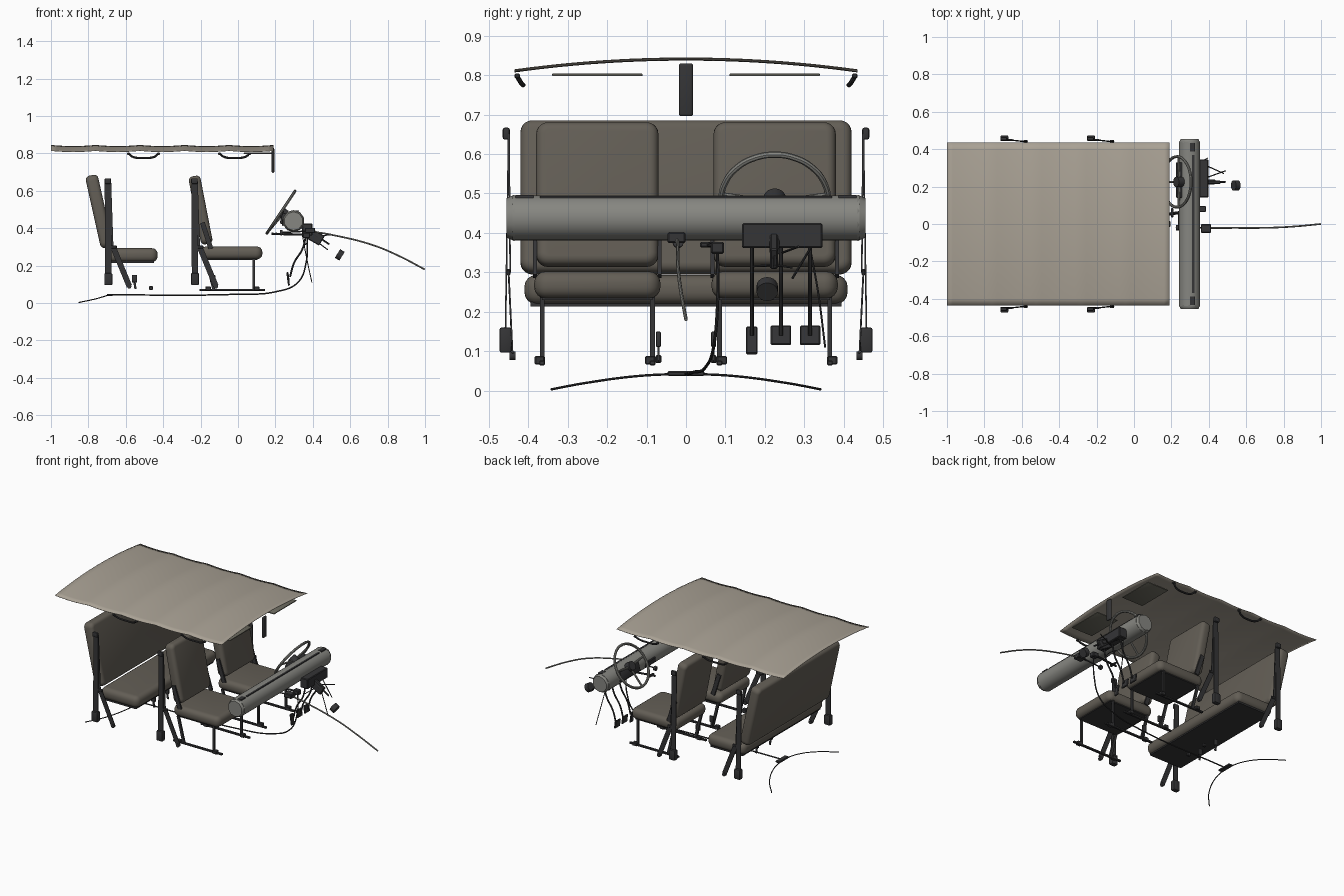
import bpy, bmesh, math
from mathutils import Vector, Matrix

if "Cube" in bpy.data.objects:
    bpy.data.objects.remove(bpy.data.objects["Cube"])


def material(name, r, g, b):
    m = bpy.data.materials.new(name)
    m.diffuse_color = (r, g, b, 1)
    m.use_nodes = True
    m.node_tree.nodes["Principled BSDF"].inputs["Base Color"].default_value = m.diffuse_color
    return m


TAN = material("headliner_tan", 0.40, 0.36, 0.30)
SEAT = material("seat_brown_grey", 0.125, 0.112, 0.092)
GREY = material("dash_grey", 0.24, 0.24, 0.22)
VISOR = material("visor_olive", 0.15, 0.145, 0.115)
BLACK = material("dark_trim", 0.035, 0.035, 0.037)


def add(name, bm, mat, matrix=None):
    if matrix is not None:
        bm.transform(matrix)
    bmesh.ops.recalc_face_normals(bm, faces=bm.faces)
    me = bpy.data.meshes.new(name)
    bm.to_mesh(me)
    bm.free()
    me.materials.append(mat)
    ob = bpy.data.objects.new(name, me)
    bpy.context.collection.objects.link(ob)
    me.shade_smooth()
    me.set_sharp_from_angle(angle=math.radians(35))
    return ob


def box(name, c, s, mat, bevel=0.0, seg=1, tilt=0.0, matrix=None):
    bm = bmesh.new()
    bmesh.ops.create_cube(bm, size=1, matrix=Matrix.Diagonal((*s, 1)))
    if bevel:
        bmesh.ops.bevel(bm, geom=bm.edges[:], offset=bevel, segments=seg, profile=0.5, affect='EDGES')
    return add(name, bm, mat, matrix or Matrix.Translation(c) @ Matrix.Rotation(math.radians(tilt), 4, 'Y'))


def cushion(name, c, s, corner, edge, tilt=0.0):
    """Padded block: large corner rounding in the YZ or XY outline, softer edge rounding."""
    bm = bmesh.new()
    bmesh.ops.create_cube(bm, size=1, matrix=Matrix.Diagonal((*s, 1)))
    axis = 0 if s[0] < s[2] else 2
    es = [e for e in bm.edges if abs((e.verts[0].co - e.verts[1].co)[axis]) > 1e-5]
    bmesh.ops.bevel(bm, geom=es, offset=corner, segments=5, profile=0.5, affect='EDGES')
    rim = [e for e in bm.edges if abs((e.verts[0].co - e.verts[1].co)[axis]) < 1e-5]
    bmesh.ops.bevel(bm, geom=rim, offset=edge, segments=4, profile=0.5, affect='EDGES')
    return add(name, bm, SEAT, Matrix.Translation(c) @ Matrix.Rotation(math.radians(tilt), 4, 'Y'))


def strap(name, p, q, width, thick, mat=BLACK):
    p, q = Vector(p), Vector(q)
    z = (q - p).normalized()
    x = Vector((0, 1, 0)).cross(z).normalized()
    y = z.cross(x)
    rot = Matrix((x, y, z)).transposed().to_4x4()
    return box(name, None, (width, thick, (q - p).length), mat, matrix=Matrix.Translation((p + q) / 2) @ rot)


def cylinder(name, p, q, r, mat, sides=20, r2=None):
    p, q = Vector(p), Vector(q)
    bm = bmesh.new()
    bmesh.ops.create_cone(bm, cap_ends=True, segments=sides, radius1=r, radius2=r if r2 is None else r2,
                          depth=(q - p).length)
    rot = (q - p).to_track_quat('Z', 'Y').to_matrix().to_4x4()
    return add(name, bm, mat, Matrix.Translation((p + q) / 2) @ rot)


def tube(name, pts, r, mat=BLACK, cyclic=False, smooth=True):
    cu = bpy.data.curves.new(name, 'CURVE')
    cu.dimensions = '3D'
    cu.bevel_depth, cu.bevel_resolution, cu.resolution_u = r, 2, 8
    cu.use_fill_caps = True
    sp = cu.splines.new('BEZIER')
    sp.bezier_points.add(len(pts) - 1)
    for b, p in zip(sp.bezier_points, pts):
        b.co = p
        b.handle_left_type = b.handle_right_type = 'AUTO' if smooth else 'VECTOR'
    sp.use_cyclic_u = cyclic
    tmp = bpy.data.objects.new(name, cu)
    bpy.context.collection.objects.link(tmp)
    bpy.context.view_layer.update()
    bm = bmesh.new()
    me = bpy.data.meshes.new_from_object(tmp.evaluated_get(bpy.context.evaluated_depsgraph_get()))
    bm.from_mesh(me)
    bpy.data.objects.remove(tmp)
    return add(name, bm, mat)


# Headliner: arched sheet in five slightly sagging panels
bm = bmesh.new()
NX, NY, rows = 40, 24, []
for i in range(NX + 1):
    sag = 0.006 * math.sin(math.pi * (i % 8) / 8)
    row = []
    for j in range(NY + 1):
        y = -0.435 + 0.87 * j / NY
        row.append(bm.verts.new((-1 + 1.19 * i / NX, y, 0.845 - 0.03 * (y / 0.435) ** 2 - sag)))
    rows.append(row)
for a, b in zip(rows, rows[1:]):
    for j in range(NY):
        bm.faces.new((a[j], b[j], b[j + 1], a[j + 1]))
roof = add("headliner", bm, TAN)
mod = roof.modifiers.new("thickness", 'SOLIDIFY')
mod.thickness = 0.002

# Rear-view mirror
box("mirror", (0.187, 0, 0.763), (0.014, 0.036, 0.134), BLACK, 0.0065, 3)

# Rear bench
cushion("bench_cushion", (-0.565, 0, 0.256), (0.27, 0.82, 0.074), 0.035, 0.03)
box("bench_base", (-0.565, 0, 0.219), (0.23, 0.79, 0.012), BLACK)
cushion("bench_back", (-0.742, 0, 0.49), (0.068, 0.84, 0.395), 0.03, 0.022, -12.5)

for s in (-1, 1):
    # Visors and grab handles
    box("sun_visor", (0.105, s * 0.225, 0.801), (0.15, 0.23, 0.007), VISOR, 0.003, 2)
    for x in (-0.505, -0.018):
        tube("grab_handle", [(x - 0.08, s * 0.43, 0.8), (x - 0.06, s * 0.42, 0.783), (x, s * 0.413, 0.775),
                             (x + 0.06, s * 0.42, 0.783), (x + 0.08, s * 0.43, 0.8)], 0.006)
        for d in (-0.08, 0.08):
            box("handle_mount", (x + d, s * 0.428, 0.798), (0.016, 0.014, 0.012), BLACK, 0.003)

    # Front seat
    y = s * 0.225
    cushion("front_cushion", (-0.035, y, 0.268), (0.33, 0.32, 0.068), 0.035, 0.028)
    box("front_seat_pan", (-0.035, y, 0.235), (0.28, 0.28, 0.01), BLACK)
    cushion("front_back", (-0.2, y, 0.497), (0.064, 0.31, 0.37), 0.03, 0.022, -11)
    for d in (-0.14, 0.14):
        yy = y + d
        box("seat_rail", (-0.03, yy, 0.07), (0.35, 0.014, 0.012), BLACK, 0.002)
        box("rail_foot", (0.1, yy + s * 0.006, 0.077), (0.03, 0.026, 0.022), BLACK, 0.003)
        box("rail_foot", (-0.16, yy + s * 0.006, 0.077), (0.03, 0.026, 0.022), BLACK, 0.003)
        box("seat_leg", (0.085, yy, 0.155), (0.013, 0.012, 0.17), BLACK)
        strap("seat_leg_rear", (-0.17, yy, 0.235), (-0.13, yy, 0.075), 0.016, 0.012)
        strap("recliner", (-0.19, y + d * 1.13, 0.43), (-0.145, y + d * 1.13, 0.29), 0.026, 0.01)

    # Seat belts: reel, webbing, top loop, lower strap and floor anchor
    for x in (-0.23, -0.693):
        box("belt_reel", (x, s * 0.458, 0.128), (0.042, 0.03, 0.064), BLACK, 0.005, 2)
        strap("belt_webbing", (x, s * 0.458, 0.15), (x - 0.003, s * 0.45, 0.65), 0.034, 0.004)
        strap("belt_front_webbing", (x + 0.012, s * 0.446, 0.3), (x, s * 0.449, 0.65), 0.03, 0.004)
        box("belt_top_loop", (x - 0.003, s * 0.456, 0.652), (0.034, 0.018, 0.03), BLACK, 0.005, 2)
        box("belt_tongue", (x + 0.02, s * 0.45, 0.3), (0.05, 0.01, 0.016), BLACK, 0.003)
        strap("belt_lap", (x + 0.025, s * 0.45, 0.3), (x + 0.112, s * 0.44, 0.09), 0.03, 0.004)
        cylinder("belt_anchor", (x + 0.112, s * 0.432, 0.088), (x + 0.112, s * 0.448, 0.088), 0.011, BLACK, 12)
        # Inner buckles
        bx = x + (0.1 if x > -0.5 else 0.145)
        strap("buckle_stalk", (bx, s * 0.07, 0.075), (bx - 0.01, s * 0.07, 0.14), 0.012, 0.005)
        box("buckle", (bx - 0.005, s * 0.07, 0.13), (0.028, 0.013, 0.04), BLACK, 0.004, 2)
    box("floor_clip", (-0.465, s * 0.07, 0.08), (0.022, 0.016, 0.02), BLACK, 0.003)

# Dashboard bar with rounded end caps, top slot and vents
cylinder("dashboard", (0.297, -0.44, 0.438), (0.297, 0.44, 0.438), 0.057, GREY, 28)
for s in (-1, 1):
    cylinder("dash_end_cap", (0.297, s * 0.435, 0.438), (0.297, s * 0.455, 0.438), 0.059, GREY, 10, 0.05)
    box("dash_vent", (0.312, s * 0.41, 0.492), (0.026, 0.045, 0.008), BLACK)
box("dash_top_slot", (0.317, 0, 0.491), (0.012, 0.74, 0.006), BLACK)
box("instrument_panel", (0.247, 0.235, 0.45), (0.035, 0.19, 0.06), BLACK, 0.006, 2, 15)
box("center_controls", (0.24, 0.02, 0.43), (0.012, 0.1, 0.035), BLACK, 0.004)

# Steering wheel, spokes, hub and column
C = Vector((0.23, 0.225, 0.486))
N = Vector((0.83, 0, -0.553)).normalized()
U, V = Vector((0, 1, 0)), Vector((0.553, 0, 0.83)).normalized()


def on_wheel(a, r):
    return C + U * r * math.cos(a) + V * r * math.sin(a)


tube("steering_wheel", [on_wheel(i * math.tau / 16, 0.135) for i in range(16)], 0.008, GREY, True)
for a in (0.1, math.pi - 0.1, -math.pi / 2):
    tube("wheel_spoke", [C + N * 0.015, on_wheel(a, 0.133)], 0.006, GREY, smooth=False)
cylinder("wheel_hub", C - N * 0.006, C + N * 0.03, 0.028, BLACK, 20)
cylinder("steering_column", C + N * 0.02, C + N * 0.24, 0.013, BLACK, 14)
cylinder("steering_shaft", C + N * 0.22, C + N * 0.31, 0.005, BLACK, 10)
cylinder("steering_coupling", (0.532, 0.206, 0.265), (0.556, 0.206, 0.25), 0.027, BLACK, 20)

# Pedal box and three hanging pedals
box("pedal_box", (0.37, 0.244, 0.393), (0.055, 0.204, 0.064), BLACK, 0.004)
box("pedal_bracket", (0.41, 0.223, 0.355), (0.09, 0.02, 0.06), BLACK, 0.004, 1, 30)
for y, w, h, z in ((0.167, 0.03, 0.07, 0.127), (0.241, 0.052, 0.05, 0.14), (0.315, 0.052, 0.05, 0.14)):
    tube("pedal_arm", [(0.365, y, 0.37), (0.345, y, 0.29), (0.3, y, 0.215), (0.278, y, 0.14)], 0.005)
    box("pedal_pad", (0.268, y, z), (0.01, w, h), BLACK, 0.003, 1, -8)
tube("pedal_rod", [(0.36, 0.17, 0.315), (0.365, 0.22, 0.318), (0.36, 0.27, 0.312)], 0.0025)
tube("clutch_rod", [(0.38, 0.315, 0.36), (0.48, 0.27, 0.285)], 0.003)
tube("brake_rod", [(0.38, 0.245, 0.35), (0.49, 0.285, 0.365)], 0.003)
tube("throttle_cable", [(0.345, 0.315, 0.36), (0.365, 0.335, 0.25), (0.395, 0.353, 0.11)], 0.0025)

# Hand brake with long floor cable, equaliser and rear cables
box("hand_brake_bracket", (0.365, 0.08, 0.362), (0.04, 0.034, 0.03), BLACK, 0.004)
cylinder("hand_brake_tube", (0.18, 0.055, 0.37), (0.37, 0.08, 0.365), 0.006, BLACK, 10)
box("hand_brake_grip", (0.205, 0.06, 0.37), (0.015, 0.05, 0.014), BLACK, 0.004)
tube("hand_brake_cable", [(0.37, 0.08, 0.36), (0.365, 0.08, 0.22), (0.32, 0.07, 0.11), (0.2, 0.05, 0.06),
                          (0, 0.02, 0.047), (-0.68, 0, 0.043)], 0.004)
box("cable_equaliser", (-0.685, 0, 0.043), (0.03, 0.095, 0.012), BLACK, 0.003)
for s in (-1, 1):
    tube("rear_cable", [(-0.69, 0, 0.043), (-0.71, s * 0.12, 0.037), (-0.77, s * 0.25, 0.02),
                        (-0.85, s * 0.342, 0.003)], 0.003)

# Hood release and cable running forward
box("hood_release", (0.385, -0.024, 0.388), (0.055, 0.046, 0.028), BLACK, 0.004)
cylinder("release_knob", (0.225, -0.02, 0.375), (0.24, -0.02, 0.377), 0.014, BLACK, 12)
cylinder("release_rod", (0.235, -0.02, 0.377), (0.38, -0.02, 0.385), 0.004, BLACK, 8)
tube("hood_cable", [(0.4, -0.022, 0.382), (0.5, -0.021, 0.365), (0.72, -0.02, 0.31), (0.86, -0.013, 0.252),
                    (0.998, 0, 0.18)], 0.0045, GREY)
